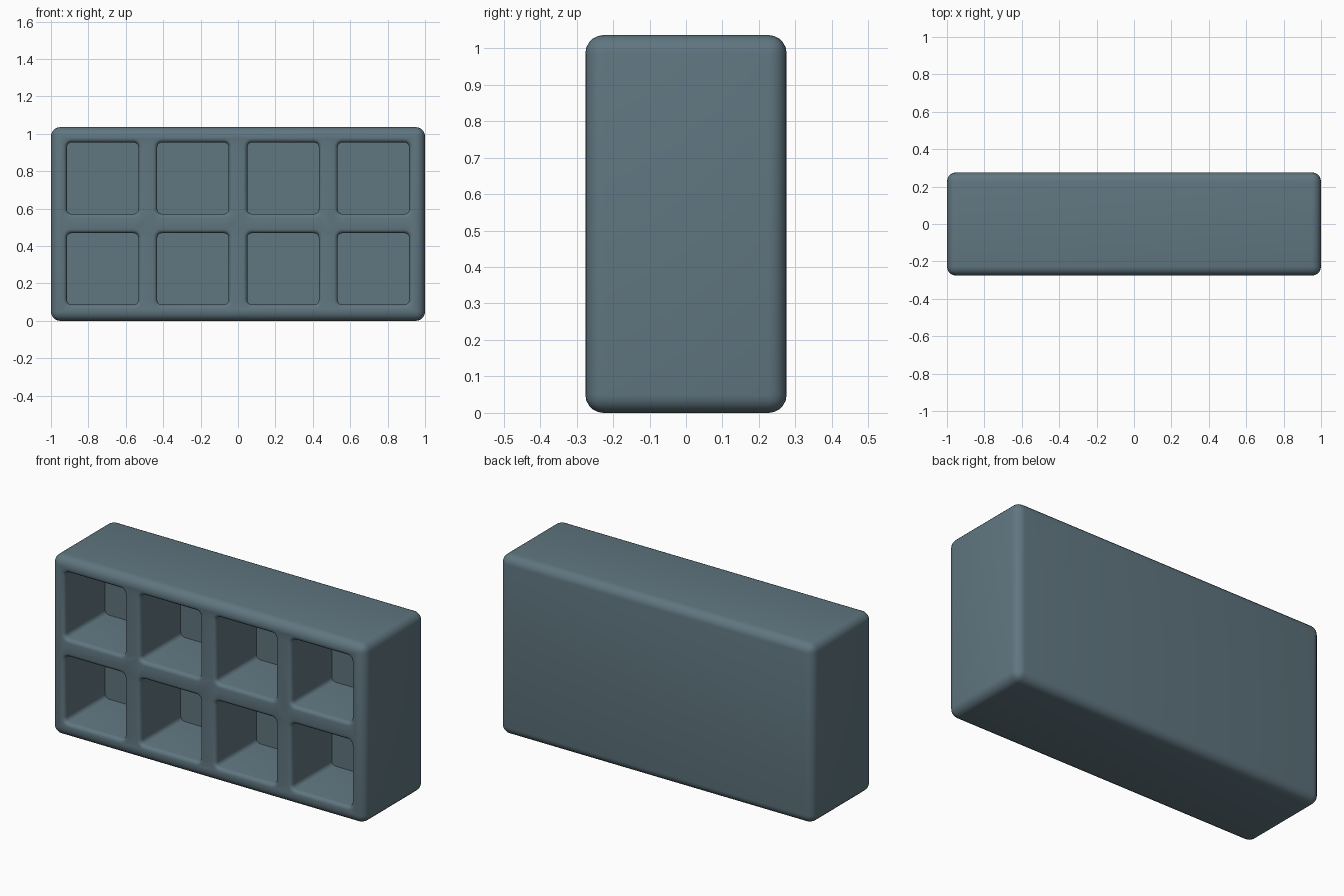
import bpy, bmesh, math

if "Cube" in bpy.data.objects:
    bpy.data.objects.remove(bpy.data.objects["Cube"])

W, D, H = 2.0, 0.552, 1.036
FRONT = -D / 2

paint = bpy.data.materials.new("slate blue grey")
paint.diffuse_color = (0.117, 0.181, 0.216, 1)
paint.use_nodes = True
paint.node_tree.nodes["Principled BSDF"].inputs["Base Color"].default_value = paint.diffuse_color


def add_object(name, bm):
    bmesh.ops.recalc_face_normals(bm, faces=bm.faces[:])
    me = bpy.data.meshes.new(name)
    bm.to_mesh(me)
    bm.free()
    me.materials.append(paint)
    ob = bpy.data.objects.new(name, me)
    bpy.context.collection.objects.link(ob)
    return ob


def ring(bm, cx, cz, half, r, y, seg=5):
    """Rounded square of vertices in the xz plane."""
    out = []
    for q, (sx, sz) in enumerate([(1, 1), (-1, 1), (-1, -1), (1, -1)]):
        for i in range(seg + 1):
            a = math.pi / 2 * (q + i / seg)
            out.append(bm.verts.new((cx + sx * (half - r) + r * math.cos(a), y,
                                     cz + sz * (half - r) + r * math.sin(a))))
    return out


# Rounded solid body
bm = bmesh.new()
bmesh.ops.create_cube(bm, size=1)
for v in bm.verts:
    v.co = (v.co.x * W, v.co.y * D, v.co.z * H + H / 2)
bmesh.ops.bevel(bm, geom=bm.edges[:], offset=0.05, segments=5, profile=0.5,
                affect='EDGES')
shelf = add_object("cube_shelf", bm)

# Compartment cutters: a soft flared rim, then straight walls
RIM = 0.022
profile = [(RIM, FRONT - 0.03)]
for k in range(5):
    a = math.pi / 2 * k / 4
    profile.append((RIM * (1 - math.sin(a)), FRONT + RIM * (1 - math.cos(a))))
profile.append((0, 0.095))

bm = bmesh.new()
for cx in (-0.724, -0.241, 0.241, 0.724):
    for cz in (0.278, 0.763):
        rings = [ring(bm, cx, cz, 0.191 + o, 0.025 + o, y) for o, y in profile]
        n = len(rings[0])
        for a, b in zip(rings, rings[1:]):
            for i in range(n):
                j = (i + 1) % n
                bm.faces.new((a[i], a[j], b[j], b[i]))
        bm.faces.new(rings[0])
        bm.faces.new(rings[-1])
cutter = add_object("compartment_cutter", bm)
cutter.hide_render = True

# Cut the compartments
mod = shelf.modifiers.new("compartments", 'BOOLEAN')
mod.operation = 'DIFFERENCE'
mod.solver = 'EXACT'
mod.object = cutter
bpy.context.view_layer.objects.active = shelf
shelf.select_set(True)
bpy.ops.object.modifier_apply(modifier=mod.name)
bpy.data.objects.remove(cutter, do_unlink=True)
bpy.ops.object.shade_smooth_by_angle(angle=math.radians(35))
